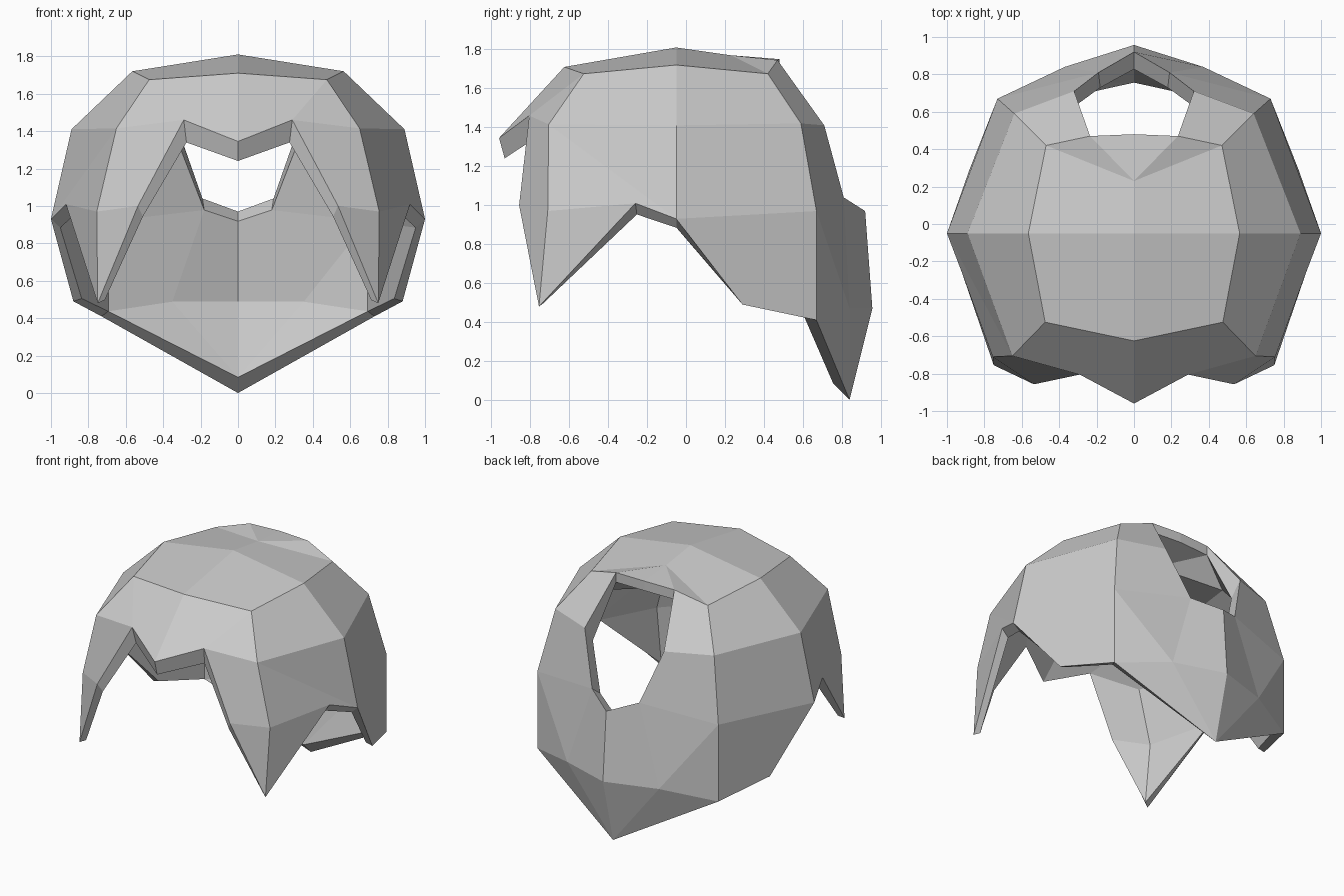
import bpy, bmesh
from mathutils import Vector as V

if "Cube" in bpy.data.objects:
    bpy.data.objects.remove(bpy.data.objects["Cube"])

# Shared corner points of the right half
notch = V((.92, -.26, 1.01))
lock_tip = V((.75, -.755, .48))
side_low = V((.88, .29, .49))
nape_mid, nape = V((.37, .84, .47)), V((0, .957, .47))
tail = V((0, .84, 0))

# Profiles running from the centre line down the side
crown = [V(p) for p in ((0, -.05, 1.81), (.565, -.05, 1.72), (.89, -.05, 1.41), (1, -.05, .93))]
front = [V(p) for p in ((0, -.625, 1.71), (.475, -.525, 1.675), (.65, -.705, 1.415), (.755, -.71, .97))]
back = [V(p) for p in ((0, .23, 1.77), (.47, .42, 1.675), (.64, .59, 1.42), (.73, .67, .97), (.73, .67, .41))]
fringe = [V(p) for p in ((0, -.96, 1.345), (.29, -.805, 1.46), (.535, -.857, 1))]
hole = [V(p) for p in ((0, .48, 1.75), (.235, .47, 1.745), (.32, .71, 1.41), (.19, .81, 1.04), (0, .92, .97))]

bm = bmesh.new()


def face(points):
    unique = []
    for p in points:
        if p not in unique:
            unique.append(p)
    if len(unique) > 2:
        bm.faces.new([bm.verts.new(p) for p in unique])


def strip(a, b):
    """Loft two profiles on both sides; repeated points give triangles."""
    for i in range(len(a) - 1):
        quad = [a[i], a[i + 1], b[i + 1], b[i]]
        face(quad)
        face([V((-p.x, p.y, p.z)) for p in reversed(quad)])


def inner(p):
    """Matching point on the inside of the shell."""
    if p.z > 1.73 and p.y > .4:
        return V((p.x, p.y, p.z - .07))
    return V((p.x * .95, p.y * (.97 if p.y < .3 else .9), .6 + (p.z - .6) * .86))


# Outer shell: front half, fringe, back half, hole surround, nape
c0, c1, c2, c3 = crown
f0, f1, f2, f3 = front
b0, b1, b2, b3, b4 = back
h0, h1, h2, h3, h4 = hole
p0, p1, p2 = fringe
strip([c0, c1, c2, c3, notch, notch], [f0, f1, f2, f2, f3, lock_tip])
strip([f0, f1, f2, f3, lock_tip], [p0, p1, p1, p2, lock_tip])
strip(crown + [side_low], back)
strip([b0, b0, b1, b2, b3, nape_mid, nape], [h0, h1, h1, h2, h3, h3, h4])
strip([b3, nape_mid], [b4, nape_mid])
strip([b4, nape_mid, nape], [tail, tail, tail])
bmesh.ops.remove_doubles(bm, verts=bm.verts, dist=.001)

# Inner shell and the rim joining it to the outer shell
outer_faces = list(bm.faces)
rim = [e for e in bm.edges if e.is_boundary]
twin = {v: bm.verts.new(inner(v.co)) for v in list(bm.verts)}
for f in outer_faces:
    bm.faces.new([twin[v] for v in reversed(f.verts)])
for e in rim:
    a, b = e.verts
    bm.faces.new([a, b, twin[b], twin[a]])
bmesh.ops.recalc_face_normals(bm, faces=bm.faces)

mesh = bpy.data.meshes.new("hair_shell")
bm.to_mesh(mesh)
bm.free()
bpy.context.collection.objects.link(bpy.data.objects.new("hair_shell", mesh))
